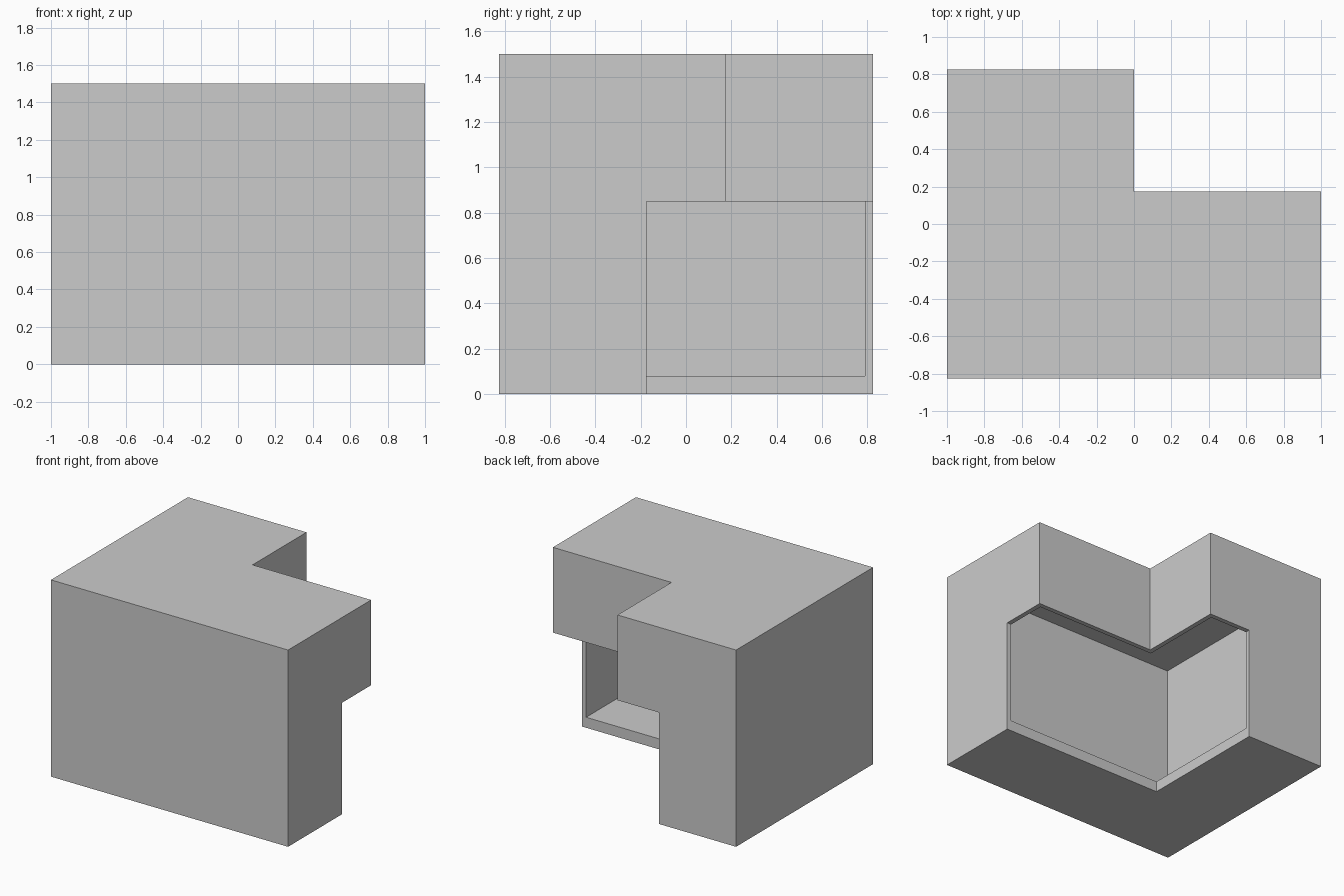
import bpy
import bmesh

cube = bpy.data.objects.get("Cube")
if cube:
    bpy.data.objects.remove(cube, do_unlink=True)

HALF_X, HALF_Y, HEIGHT = 1.0, 0.825, 1.5
WALL, FLOOR = 0.035, 0.08

grey = bpy.data.materials.new("plain grey")
grey.use_nodes = True
colour = (0.6, 0.6, 0.6, 1.0)
grey.diffuse_color = colour
grey.node_tree.nodes["Principled BSDF"].inputs["Base Color"].default_value = colour


def prism(name, outline, bottom, top):
    """Upright solid from a counter-clockwise outline."""
    bm = bmesh.new()
    face = bm.faces.new([bm.verts.new((x, y, bottom)) for x, y in outline])
    result = bmesh.ops.extrude_face_region(bm, geom=[face], use_keep_orig=True)
    moved = [v for v in result["geom"] if isinstance(v, bmesh.types.BMVert)]
    bmesh.ops.translate(bm, verts=moved, vec=(0, 0, top - bottom))
    bmesh.ops.recalc_face_normals(bm, faces=bm.faces)
    mesh = bpy.data.meshes.new(name)
    bm.to_mesh(mesh)
    bm.free()
    mesh.materials.append(grey)
    obj = bpy.data.objects.new(name, mesh)
    bpy.context.collection.objects.link(obj)
    return obj


def l_outline(inset):
    """L-shaped plan with the missing corner at the back left."""
    x, y = HALF_X - inset, HALF_Y - inset
    nx, ny = -inset, 0.175 - inset
    return [(-x, -y), (x, -y), (x, ny), (nx, ny), (nx, y), (-x, y)]


def cut(target, cutter):
    cutter.hide_render = True
    mod = target.modifiers.new("cut", "BOOLEAN")
    mod.operation = "DIFFERENCE"
    mod.solver = "EXACT"
    mod.object = cutter
    bpy.context.view_layer.objects.active = target
    bpy.ops.object.modifier_apply(modifier=mod.name)
    bpy.data.objects.remove(cutter, do_unlink=True)


# L-shaped body
shell = prism("corner_shell", l_outline(0), 0, HEIGHT)

# Deeper corner recess under the overhang
recess = [(-0.35, -0.175), (1.2, -0.175), (1.2, 1.2), (-0.35, 1.2)]
cut(shell, prism("recess_cutter", recess, -0.2, 0.85))

# Hollow interior, open towards the recess
cut(shell, prism("interior_cutter", l_outline(WALL), FLOOR, HEIGHT - WALL))
